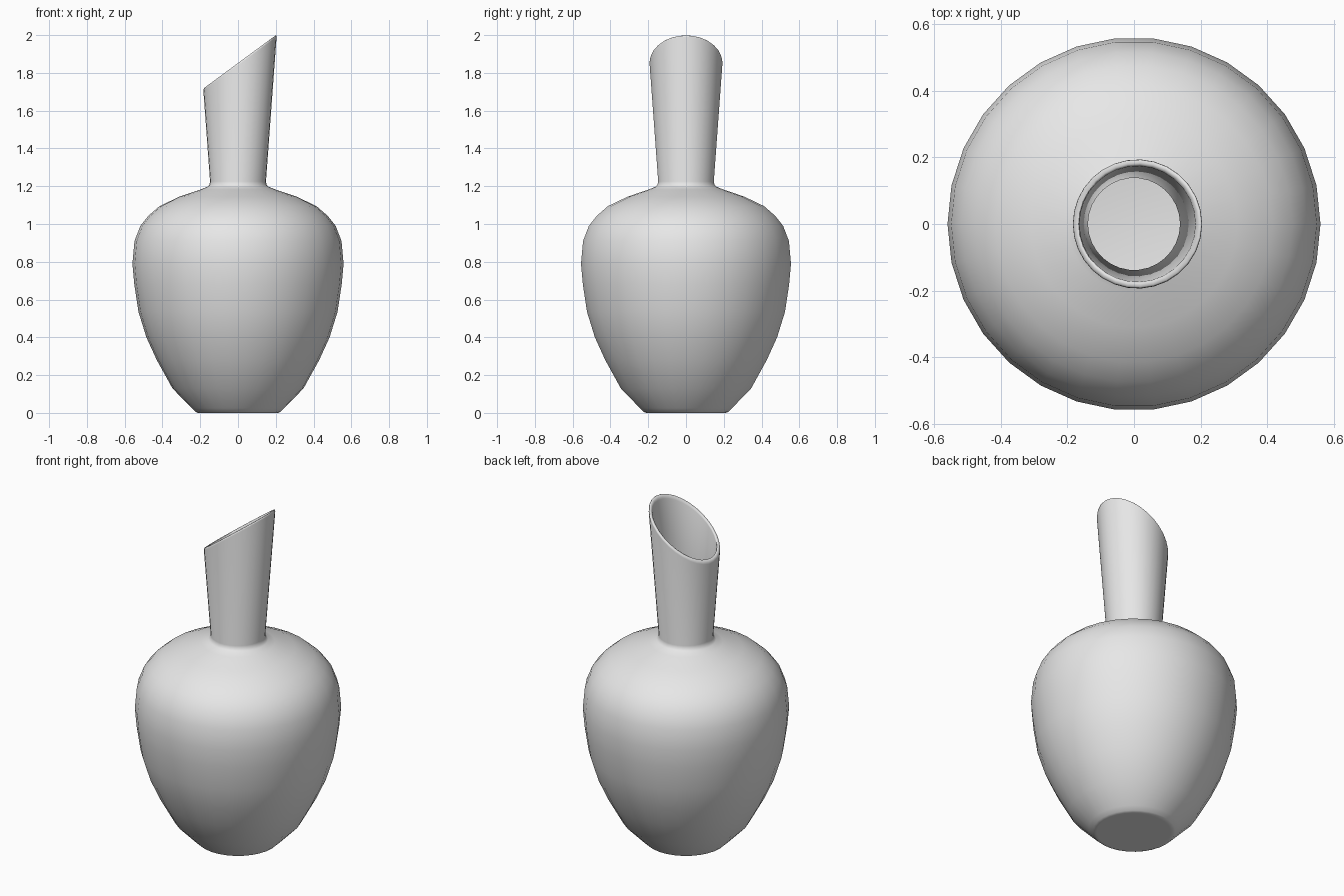
import bpy, bmesh
from math import cos, sin, pi, radians

if "Cube" in bpy.data.objects:
    bpy.data.objects.remove(bpy.data.objects["Cube"], do_unlink=True)

SEGMENTS = 30
WAIST_R, WAIST_Z, FLARE = 0.148, 1.225, 0.0735   # neck base and its widening
RIM_Z, SLOPE = 1.852, 0.736                      # slanted cut through the neck

# Outer wall (radius, height) from the foot up to the neck base
outer = [(0.20, 0), (0.212, 0), (0.224, 0.005), (0.245, 0.025), (0.347, 0.13),
         (0.43, 0.28), (0.485, 0.40), (0.527, 0.535), (0.549, 0.68),
         (0.559, 0.79), (0.548, 0.91), (0.517, 0.99), (0.475, 1.043),
         (0.415, 1.095), (0.31, 1.145), (0.20, 1.182), (0.163, 1.197),
         (0.152, 1.207), (WAIST_R, WAIST_Z)]
# Rounded slanted lip (inset from the outer wall, drop below the cut)
lip = [(0, 0.012), (0.002, 0.004), (0.006, 0), (0.014, 0), (0.018, 0.003), (0.020, 0.012)]
# Inner wall from the neck down to the floor
inner = [(0.138, 1.21), (0.15, 1.185), (0.30, 1.125), (0.46, 1.03), (0.535, 0.90),
         (0.545, 0.79), (0.515, 0.54), (0.42, 0.29), (0.24, 0.04), (0.20, 0.03)]

bm = bmesh.new()
angles = [2 * pi * i / SEGMENTS for i in range(SEGMENTS)]


def flat_ring(r, z):
    return [bm.verts.new((r * cos(a), r * sin(a), z)) for a in angles]


def slanted_ring(inset, drop):
    """Ring where the flared neck meets the slanted cut."""
    ring = []
    level = RIM_Z - drop
    for a in angles:
        r = (WAIST_R + FLARE * (level - WAIST_Z)) / (1 - FLARE * SLOPE * cos(a)) - inset
        ring.append(bm.verts.new((r * cos(a), r * sin(a), level + SLOPE * r * cos(a))))
    return ring


# Skin all rings into one hollow vase
rings = [flat_ring(*p) for p in outer]
rings += [slanted_ring(*p) for p in lip]
rings += [flat_ring(*p) for p in inner]
for low, high in zip(rings, rings[1:]):
    for i in range(SEGMENTS):
        j = (i + 1) % SEGMENTS
        bm.faces.new((low[i], low[j], high[j], high[i]))
bm.faces.new(rings[0][::-1])   # foot
bm.faces.new(rings[-1])        # inside floor
bmesh.ops.recalc_face_normals(bm, faces=bm.faces)

mesh = bpy.data.meshes.new("vase")
bm.to_mesh(mesh)
bm.free()
vase = bpy.data.objects.new("vase", mesh)
bpy.context.collection.objects.link(vase)

# Plain grey glaze
grey = bpy.data.materials.new("light grey")
grey.use_nodes = True
grey.diffuse_color = (0.8, 0.8, 0.8, 1)
grey.node_tree.nodes["Principled BSDF"].inputs["Base Color"].default_value = (0.8, 0.8, 0.8, 1)
mesh.materials.append(grey)

bpy.ops.object.select_all(action="DESELECT")
vase.select_set(True)
bpy.context.view_layer.objects.active = vase
bpy.ops.object.shade_smooth_by_angle(angle=radians(60))
